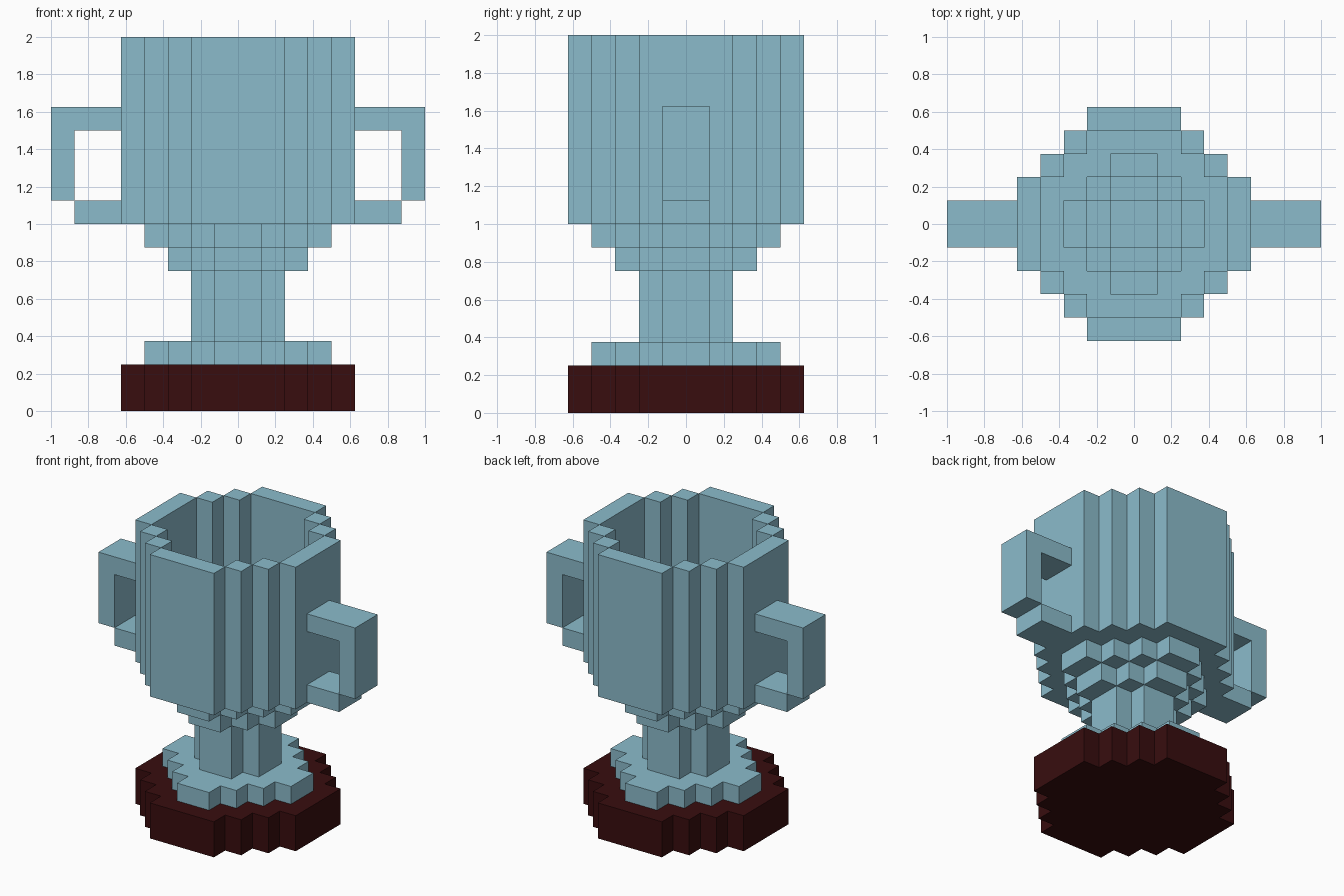
import bpy, bmesh

if "Cube" in bpy.data.objects:
    bpy.data.objects.remove(bpy.data.objects["Cube"])

U = 0.125  # one block


def material(name, rgb):
    m = bpy.data.materials.new(name)
    m.diffuse_color = (*rgb, 1)
    m.use_nodes = True
    m.node_tree.nodes["Principled BSDF"].inputs["Base Color"].default_value = m.diffuse_color
    return m


TEAL = material("pale_teal_metal", (0.26, 0.50, 0.60))
WOOD = material("dark_red_wood", (0.04, 0.004, 0.0045))


def disc(radius, flat):
    """Cells of a stepped disc; flat = half-width of its outermost side."""
    cells = set()
    for i in range(-radius, radius):
        for j in range(-radius, radius):
            a, b = (max(k + 1, -k) for k in (i, j))
            if a + b <= radius + flat:
                cells.add((i, j))
    return cells


def layered(name, layers, mat):
    """Closed skin round stacked layers of (z0, z1, cells), in blocks."""
    bm = bmesh.new()

    def quad(*pts):
        bm.faces.new([bm.verts.new([c * U for c in p]) for p in pts])

    below = set()
    for z0, z1, cells in layers + [(layers[-1][1], None, set())]:
        for i, j in below - cells:  # upward faces
            quad((i, j, z0), (i + 1, j, z0), (i + 1, j + 1, z0), (i, j + 1, z0))
        for i, j in cells - below:  # downward faces
            quad((i, j, z0), (i, j + 1, z0), (i + 1, j + 1, z0), (i + 1, j, z0))
        for i, j in cells:          # walls, one per open side
            corners = [(i, j), (i + 1, j), (i + 1, j + 1), (i, j + 1)]
            for k, (di, dj) in enumerate([(0, -1), (1, 0), (0, 1), (-1, 0)]):
                if (i + di, j + dj) not in cells:
                    p, q = corners[k], corners[(k + 1) % 4]
                    quad((*p, z0), (*q, z0), (*q, z1), (*p, z1))
        below = cells
    bmesh.ops.remove_doubles(bm, verts=bm.verts, dist=1e-4)
    return finish(name, bm, mat)


def finish(name, bm, mat):
    me = bpy.data.meshes.new(name)
    bm.to_mesh(me)
    bm.free()
    me.materials.append(mat)
    ob = bpy.data.objects.new(name, me)
    bpy.context.collection.objects.link(ob)
    return ob


# wooden plinth
layered("plinth", [(0, 2, disc(5, 2))], WOOD)

# metal foot, stem and stepped hollow bowl
layered("cup", [
    (2, 3, disc(4, 1)),
    (3, 6, disc(2, 1)),
    (6, 7, disc(3, 1) - disc(1, 1)),
    (7, 8, disc(4, 1) - disc(2, 1)),
    (8, 9, disc(5, 2) - disc(3, 1)),
    (9, 16, disc(5, 2) - disc(4, 2)),
], TEAL)

# handles: extruded hook outline with a lower bar stepped in by one block
for side, label in ((1, "right"), (-1, "left")):
    bm = bmesh.new()
    hook = [(5, 12), (7, 12), (7, 9), (8, 9), (8, 13), (5, 13)]
    bar = [(5, 8), (7, 8), (7, 9), (5, 9)]
    for outline in (hook, bar):
        f = bm.faces.new([bm.verts.new((side * x * U, -U, z * U)) for x, z in outline])
        ext = bmesh.ops.extrude_face_region(bm, geom=[f], use_keep_orig=True)
        moved = [v for v in ext["geom"] if isinstance(v, bmesh.types.BMVert)]
        bmesh.ops.translate(bm, verts=moved, vec=(0, 2 * U, 0))
    bmesh.ops.recalc_face_normals(bm, faces=bm.faces)
    finish(label + "_handle", bm, TEAL)
